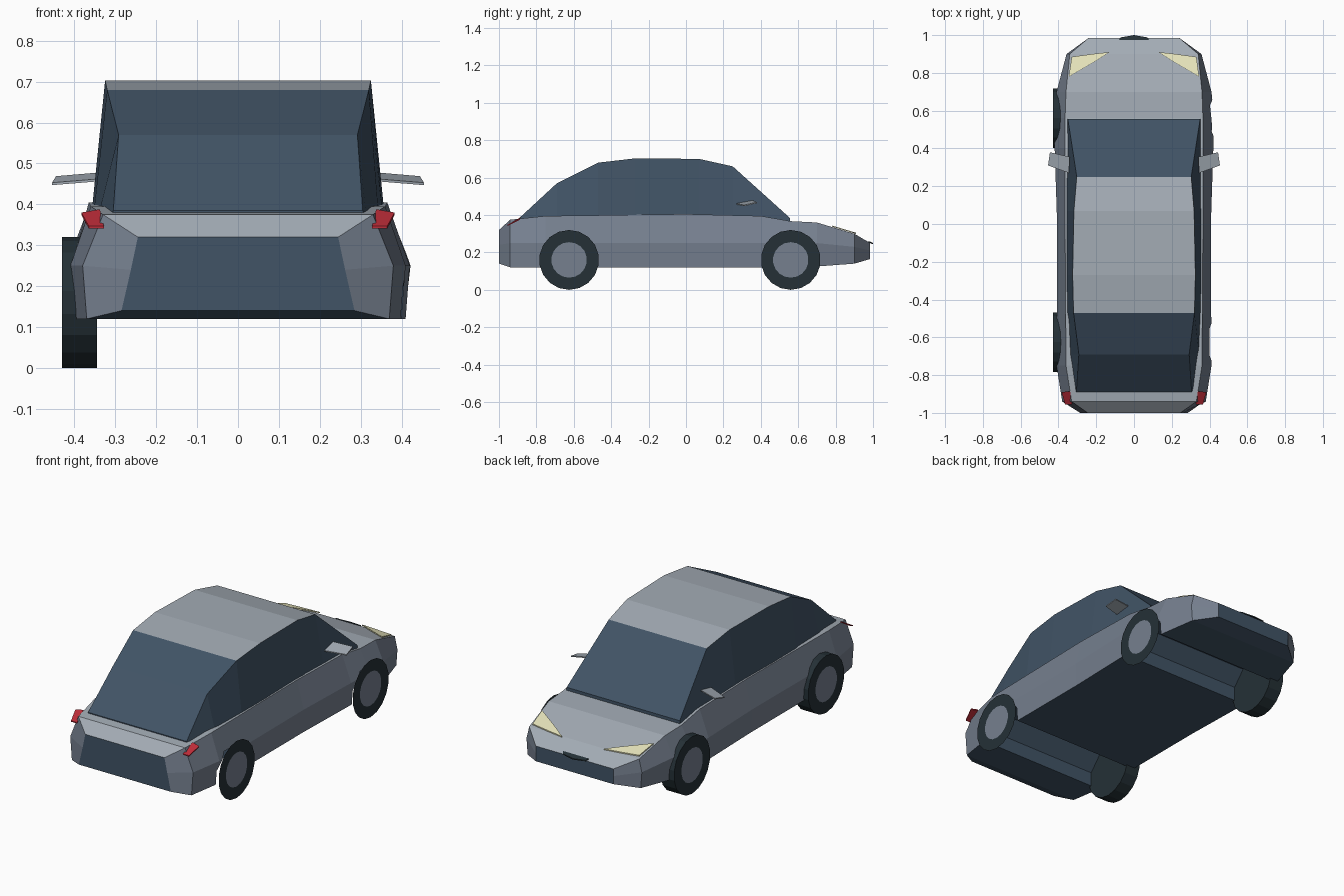
import bpy, bmesh, math

cube = bpy.data.objects.get("Cube")
if cube:
    bpy.data.objects.remove(cube)


def material(name, rgb):
    m = bpy.data.materials.new(name)
    m.use_nodes = True
    m.diffuse_color = (*rgb, 1)
    m.node_tree.nodes["Principled BSDF"].inputs["Base Color"].default_value = (*rgb, 1)
    return m


SILVER = material("silver_paint", (0.365, 0.41, 0.46))
GREY = material("grey_side_paint", (0.18, 0.215, 0.275))
DARK = material("dark_blue_glass", (0.053, 0.088, 0.132))
TYRE = material("tyre_black", (0.018, 0.03, 0.037))
CREAM = material("headlight_cream", (0.8, 0.78, 0.5))
RED = material("tail_light_red", (0.5, 0.025, 0.04))


def make(name, verts, faces, mats, indices=None):
    """Build an object from points and faces, with outward normals."""
    mesh = bpy.data.meshes.new(name)
    mesh.from_pydata(verts, [], faces)
    for m in mats:
        mesh.materials.append(m)
    for poly, i in zip(mesh.polygons, indices or [0] * len(faces)):
        poly.material_index = i
    bm = bmesh.new()
    bm.from_mesh(mesh)
    bmesh.ops.recalc_face_normals(bm, faces=bm.faces)
    bm.to_mesh(mesh)
    bm.free()
    obj = bpy.data.objects.new(name, mesh)
    bpy.context.collection.objects.link(obj)
    return obj


def loft(name, rings, mats, rule):
    """Skin closed rings of equal size; rule(ring, side) picks the material."""
    n = len(rings[0])
    verts = [p for r in rings for p in r]
    faces, idx = [], []
    for r in range(len(rings) - 1):
        for k in range(n):
            a, b = r * n + k, r * n + (k + 1) % n
            faces.append((a, b, b + n, a + n))
            idx.append(rule(r, k))
    faces += [tuple(range(n)), tuple(range(len(verts) - n, len(verts)))]
    return make(name, verts, faces, mats, idx + [2, 2])


def mirror_x(points):
    return [(-x, y, z) for x, y, z in points]


def plate(name, points, mat, thick=0.006):
    """Thin flat panel extruded downwards."""
    n = len(points)
    verts = points + [(x, y, z - thick) for x, y, z in points]
    faces = [tuple(range(n)), tuple(range(n, 2 * n))]
    faces += [(k, (k + 1) % n, (k + 1) % n + n, k + n) for k in range(n)]
    return make(name, verts, faces, [mat])


# Body: sections of y, then (half width, height) at shoulder, waist and sill
sections = [
    (-1.0, (0.245, 0.32), (0.262, 0.24), (0.285, 0.14)),
    (-0.94, (0.33, 0.375), (0.38, 0.25), (0.37, 0.12)),
    (-0.75, (0.36, 0.395), (0.41, 0.25), (0.40, 0.12)),
    (0.0, (0.365, 0.405), (0.407, 0.25), (0.40, 0.12)),
    (0.4, (0.365, 0.395), (0.42, 0.25), (0.41, 0.12)),
    (0.56, (0.365, 0.367), (0.425, 0.25), (0.41, 0.12)),
    (0.7, (0.36, 0.36), (0.41, 0.25), (0.40, 0.125)),
    (0.9, (0.34, 0.30), (0.357, 0.23), (0.35, 0.14)),
    (0.985, (0.24, 0.25), (0.24, 0.21), (0.24, 0.165)),
]
rings = []
for y, *half in sections:
    right = [(x, y, z) for x, z in half]
    rings.append(right + mirror_x(right)[::-1])
body = loft("body", rings, [SILVER, GREY, DARK],
            lambda r, k: 2 if k == 2 else 0 if k == 5 else 1)

# Wheel wells running across the underside
AXLES = {"front": 0.56, "rear": -0.625}
for axle_y in AXLES.values():
    arch = [(-0.14, 0.0), (-0.14, 0.2), (-0.07, 0.28), (0.07, 0.28), (0.14, 0.2), (0.14, 0.0)]
    cutter = loft("well_cutter", [[(x, axle_y + y, z) for y, z in arch] for x in (-0.6, 0.6)],
                  [SILVER, GREY, DARK], lambda r, k: 2)
    cutter.hide_render = True
    mod = body.modifiers.new("well", 'BOOLEAN')
    mod.operation = 'DIFFERENCE'
    mod.object = cutter
    bpy.context.view_layer.objects.active = body
    bpy.ops.object.modifier_apply(modifier=mod.name)
    bpy.data.objects.remove(cutter)

# Cabin: y, top height, top half width, base half width
cabin = [
    (-0.89, 0.385, 0.305, 0.315),
    (-0.69, 0.57, 0.292, 0.345),
    (-0.47, 0.68, 0.32, 0.355),
    (-0.27, 0.703, 0.325, 0.36),
    (0.07, 0.70, 0.318, 0.36),
    (0.25, 0.66, 0.303, 0.36),
    (0.555, 0.385, 0.35, 0.353),
]
rings = [[(wb, y, 0.36), (wt, y, z), (-wt, y, z), (-wb, y, 0.36)] for y, z, wt, wb in cabin]
loft("cabin", rings, [SILVER, GREY, DARK],
     lambda r, k: 0 if k == 1 and 2 <= r <= 4 else 2)


# Wheels: full tyres on one side, flat discs on the other
def circle(x, y, radius, n=18):
    return [(x, y + radius * math.sin(math.tau * k / n),
             0.16 - radius * math.cos(math.tau * k / n)) for k in range(n)]


for name, y in AXLES.items():
    n = 18
    sweep = [circle(-0.345, y, 0.16), circle(-0.43, y, 0.16), circle(-0.43, y, 0.095)]
    verts = [p for ring in sweep for p in ring]
    faces, idx = [], []
    for r in range(2):
        for k in range(n):
            j = (k + 1) % n
            faces.append((r * n + k, r * n + j, r * n + n + j, r * n + n + k))
            idx.append(0)
    faces += [tuple(range(n)), tuple(range(2 * n, 3 * n))]
    make(name + "_right_wheel", verts, faces, [TYRE, GREY], idx + [0, 1])

    verts = circle(0.429, y, 0.16) + circle(0.429, y, 0.095)
    faces = [(k, (k + 1) % n, n + (k + 1) % n, n + k) for k in range(n)]
    disc = make(name + "_left_wheel", verts, faces + [tuple(range(n, 2 * n))],
                [TYRE, GREY], [0] * n + [1])
    if disc.data.polygons[0].normal.x < 0:
        disc.data.flip_normals()


# Lamps and door mirrors on both sides
def hood_z(y):
    return 0.368 - 0.3 * (y - 0.7)


headlight = [(x, y, hood_z(y)) for x, y in
             [(0.345, 0.78), (0.33, 0.885), (0.22, 0.90), (0.13, 0.91), (0.2, 0.865)]]
tail_light = [(0.328, -0.955, 0.347), (0.365, -0.955, 0.347),
              (0.383, -0.89, 0.38), (0.338, -0.885, 0.388)]
door_mirror = [(0.34, 0.355, 0.478), (0.445, 0.38, 0.469),
               (0.455, 0.31, 0.453), (0.345, 0.27, 0.462)]
for name, pts, mat in (("headlight", headlight, CREAM), ("tail_light", tail_light, RED),
                       ("door_mirror", door_mirror, SILVER)):
    plate("left_" + name, pts, mat)
    plate("right_" + name, mirror_x(pts), mat)

# Nose intake lip
plate("nose_lip", [(-0.08, 0.975, 0.262), (0.08, 0.975, 0.262),
                   (0.07, 0.988, 0.254), (0.0, 1.0, 0.25), (-0.07, 0.988, 0.254)], TYRE)
